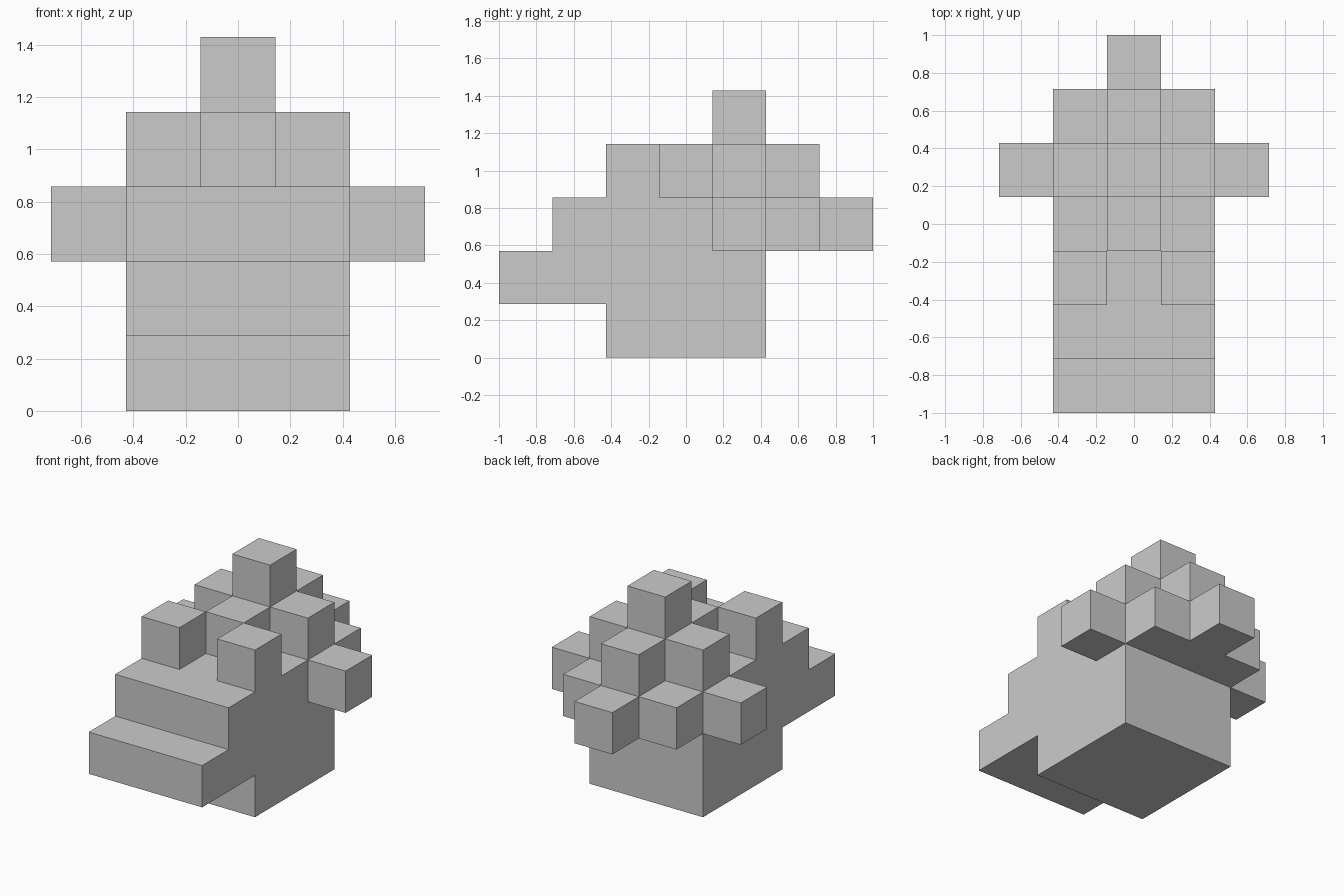
import bpy, bmesh
from mathutils import Vector

if "Cube" in bpy.data.objects:
    bpy.data.objects.remove(bpy.data.objects["Cube"])

U = 2 / 7  # one block


def box(xs, ys, zs):
    """Cells of a block, inclusive index ranges."""
    return {(x, y, z) for x in range(xs[0], xs[1] + 1)
            for y in range(ys[0], ys[1] + 1)
            for z in range(zs[0], zs[1] + 1)}


# Body: wide trunk with a two-step snout overhanging at the front
body = box((-1, 1), (-1, 1), (0, 2)) | box((-1, 1), (-3, -2), (1, 1)) | box((-1, 1), (-2, -2), (2, 2))

# Stepped back: diamond tiers shrinking upwards around the column at y index 1
tiers = {(x, y + 1, 4 - r) for r in range(3)
         for x in range(-r, r + 1) for y in range(-r, r + 1)
         if abs(x) + abs(y) <= r} - body

# Eyes: one block each side of the head
parts = {
    "body": body,
    "stepped_back": tiers,
    "left_eye": {(-1, -1, 3)},
    "right_eye": {(1, -1, 3)},
}
solid = set().union(*parts.values())


def build(name, cells):
    """Mesh the outer faces of a set of cells, merging flat areas."""
    bm = bmesh.new()
    for cell in sorted(cells):
        centre = Vector((cell[0], cell[1], cell[2] + 0.5))
        for axis in range(3):
            for sign in (-1, 1):
                n = Vector((0, 0, 0))
                n[axis] = sign
                if tuple(int(c + d) for c, d in zip(cell, n)) in solid:
                    continue
                a = Vector((0, 0, 0))
                a[(axis + 1) % 3] = 1
                b = n.cross(a)
                corners = [(-1, -1), (1, -1), (1, 1), (-1, 1)]
                bm.faces.new([bm.verts.new((centre + (n + a * s + b * t) / 2) * U)
                              for s, t in corners])
    bmesh.ops.remove_doubles(bm, verts=bm.verts, dist=1e-4)
    bmesh.ops.dissolve_limit(bm, angle_limit=0.01, verts=bm.verts, edges=bm.edges)
    mesh = bpy.data.meshes.new(name)
    bm.to_mesh(mesh)
    bm.free()
    bpy.context.collection.objects.link(bpy.data.objects.new(name, mesh))


for name, cells in parts.items():
    build(name, cells)
